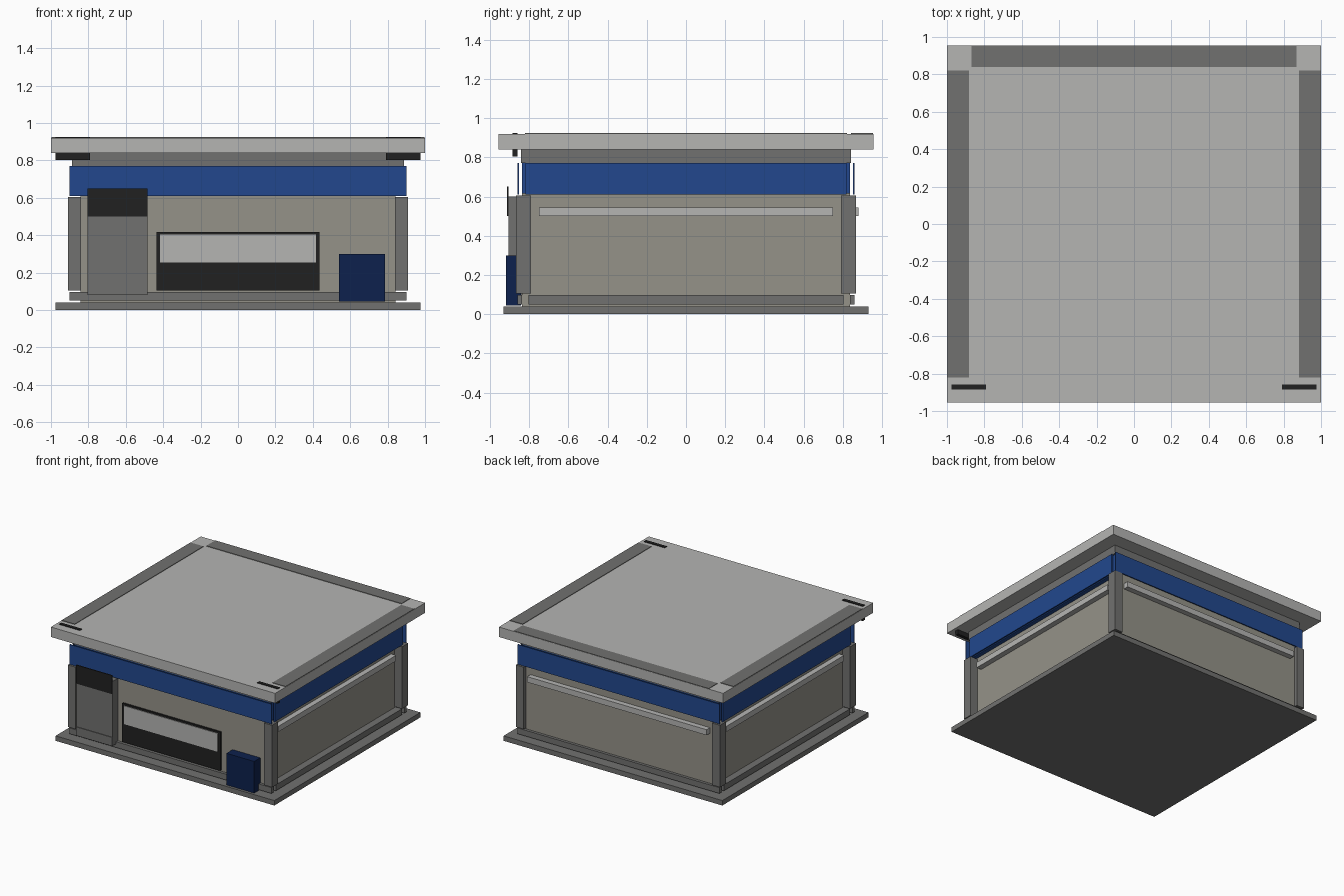
import bpy

old = bpy.data.objects.get("Cube")
if old:
    bpy.data.objects.remove(old, do_unlink=True)


def material(name, r, g, b):
    m = bpy.data.materials.new(name)
    m.use_nodes = True
    m.diffuse_color = (r, g, b, 1)
    m.node_tree.nodes["Principled BSDF"].inputs["Base Color"].default_value = (r, g, b, 1)
    return m


light = material("light grey", 0.46, 0.46, 0.45)
grey = material("mid grey", 0.165, 0.165, 0.16)
beige = material("wall beige", 0.30, 0.29, 0.25)
blue = material("band blue", 0.016, 0.064, 0.27)
navy = material("bin navy", 0.004, 0.015, 0.075)
black = material("black", 0.015, 0.015, 0.015)


def box(name, mat, x, y, z):
    """Axis-aligned box from (min, max) pairs."""
    bpy.ops.mesh.primitive_cube_add(size=1)
    ob = bpy.context.object
    ob.name = name
    for v in ob.data.vertices:
        v.co = [a + (c + 0.5) * (b - a) for c, (a, b) in zip(v.co, (x, y, z))]
    ob.data.materials.append(mat)
    return ob


def span(a, b, side):
    """Range a..b, mirrored when side is -1."""
    return tuple(sorted((a * side, b * side)))


def both(half):
    return (-half, half)


# Ground slab, walls, band core, soffit and roof
box("ground_slab", grey, both(0.975), both(0.93), (0, 0.04))
box("walls", beige, both(0.842), both(0.837), (0.04, 0.63))
box("band_core", blue, both(0.875), both(0.835), (0.615, 0.775))
box("soffit", grey, both(0.888), both(0.84), (0.77, 0.85))
box("roof", light, both(1.0), both(0.955), (0.84, 0.92))

for s, word in ((-1, "right"), (1, "left")):
    # Side trim, ledge and roof strip
    box(word + "_band", blue, span(0.89, 0.9, s), both(0.817), (0.61, 0.77))
    box(word + "_plinth", grey, span(0.84, 0.9, s), both(0.803), (0.05, 0.097))
    box(word + "_ledge", light, span(0.84, 0.885, s), both(0.75), (0.5, 0.545))
    box(word + "_roof_strip", grey, span(0.882, 0.998, s), both(0.82), (0.915, 0.924))
    # Front roof bracket
    box(word + "_bracket", black, span(0.79, 0.975, s), (-0.885, -0.858), (0.803, 0.925))
    # Corner posts
    for t, end in ((-1, "front"), (1, "back")):
        box(end + "_" + word + "_post", grey, span(0.84, 0.91, s),
            span(0.79, 0.867, t), (0.105, 0.605))

# Front and back trim
for t, end in ((-1, "front"), (1, "back")):
    box(end + "_band", blue, both(0.9), span(0.852, 0.86, t), (0.61, 0.77))
    box(end + "_plinth", grey, both(0.9), span(0.835, 0.86, t), (0.05, 0.097))
box("back_ledge", light, both(0.8), (0.83, 0.88), (0.5, 0.545))
box("back_roof_strip", grey, both(0.87), (0.84, 0.953), (0.915, 0.924))

# Entrance with dark upper panel and kick plate
box("entrance", grey, (-0.805, -0.485), (-0.905, -0.83), (0.08, 0.6))
box("entrance_sign_panel", black, (-0.805, -0.485), (-0.912, -0.904), (0.5, 0.65))
box("entrance_kick_plate", grey, (-0.805, -0.485), (-0.91, -0.904), (0.08, 0.15))

# Shop window with glass plate
box("window_frame", black, both(0.437), (-0.85, -0.83), (0.105, 0.417))
box("window_glass", light, both(0.417), (-0.855, -0.849), (0.255, 0.403))

# Storage bin beside the window
box("storage_bin", navy, (0.54, 0.787), (-0.918, -0.84), (0.045, 0.3))
